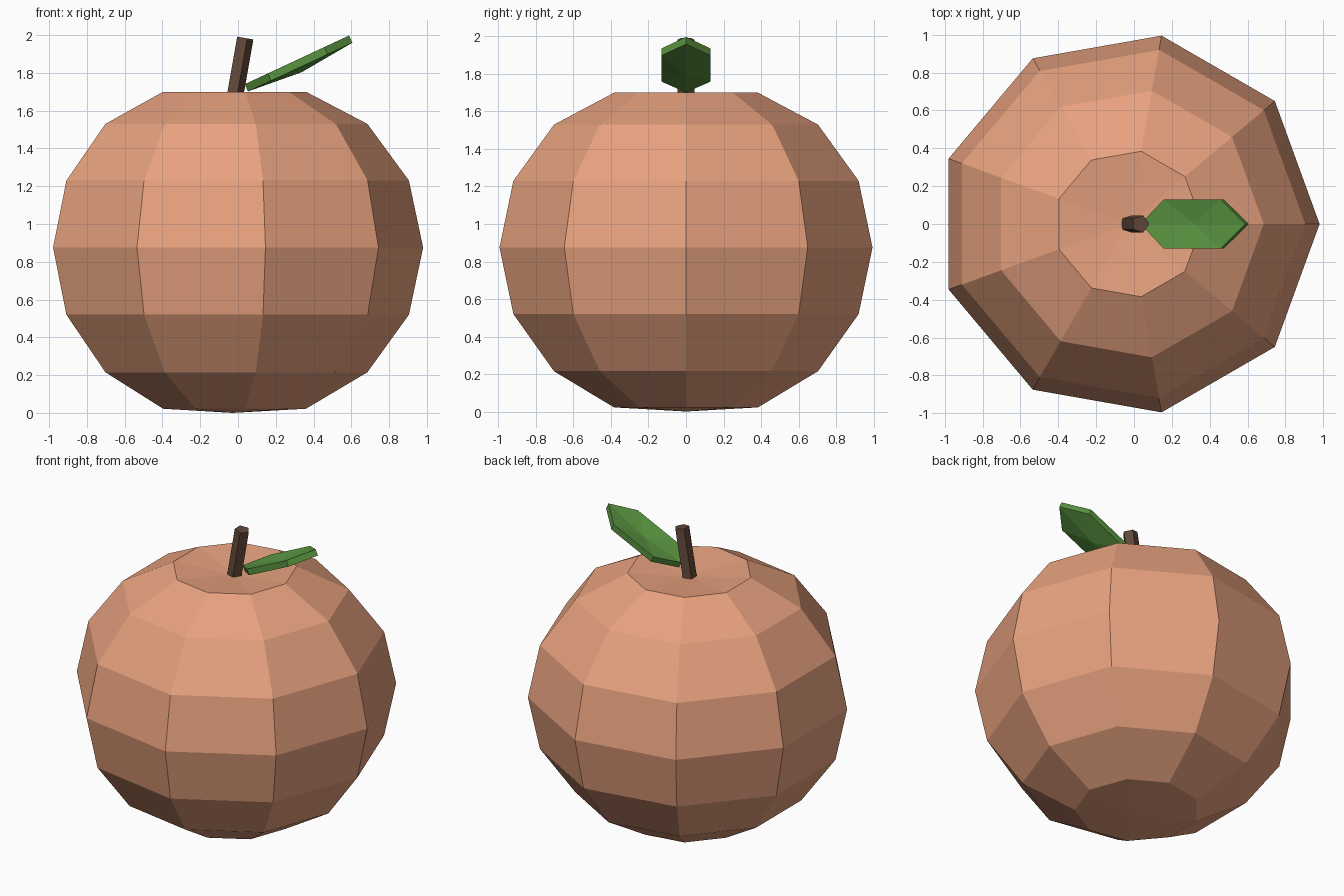
import bpy
from math import cos, sin, pi, radians
from mathutils import Vector, Matrix

if "Cube" in bpy.data.objects:
    bpy.data.objects.remove(bpy.data.objects["Cube"])


def make_object(name, verts, faces, color):
    mesh = bpy.data.meshes.new(name)
    mesh.from_pydata(verts, [], faces)
    mat = bpy.data.materials.new(name + "_color")
    mat.diffuse_color = (*color, 1)
    mat.use_nodes = True
    mat.node_tree.nodes["Principled BSDF"].inputs["Base Color"].default_value = mat.diffuse_color
    mesh.materials.append(mat)
    obj = bpy.data.objects.new(name, mesh)
    bpy.context.collection.objects.link(obj)
    return obj


def bridge(a, b, n):
    return [(a + i, a + (i + 1) % n, b + (i + 1) % n, b + i) for i in range(n)]


# Fruit: nine-sided lathe with a dimple at the top and a flattened base
N, CX = 9, -0.03
rings = [(0.39, 0.022), (0.715, 0.215), (0.935, 0.52), (1.01, 0.875),
         (0.935, 1.23), (0.715, 1.53), (0.39, 1.70)]
verts = [(CX + r * cos(2 * pi * i / N), r * sin(2 * pi * i / N), z)
         for r, z in rings for i in range(N)]
faces = []
for k in range(len(rings) - 1):
    faces += bridge(k * N, (k + 1) * N, N)
bottom, top = len(verts), len(verts) + 1
verts += [(CX, 0, 0), (CX, 0, 1.66)]
last = (len(rings) - 1) * N
for i in range(N):
    j = (i + 1) % N
    faces += [(j, i, bottom), (last + i, last + j, top)]
make_object("fruit", verts, faces, (0.80, 0.36, 0.21))

# Stem: five-sided rod leaning towards the leaf
tilt = Matrix.Rotation(radians(10), 3, 'Y')
stem_top = Vector((0.034, 0, 1.985))
verts = [tuple(stem_top + tilt @ Vector((0.048 * cos(2 * pi * i / 5), 0.048 * sin(2 * pi * i / 5), z)))
         for z in (-0.36, 0) for i in range(5)]
faces = bridge(0, 5, 5) + [(4, 3, 2, 1, 0), (5, 6, 7, 8, 9)]
make_object("stem", verts, faces, (0.12, 0.065, 0.04))

# Leaf: thick hexagonal blade, slightly cupped, rising to the right
rise = Matrix.Rotation(radians(-25), 3, 'Y')
base = Vector((0.035, 0, 1.74))
outline = [(0, 0), (0.135, -0.13), (0.465, -0.13), (0.61, 0), (0.465, 0.13), (0.135, 0.13)]
verts = []
for z in (-0.042, 0):
    verts += [tuple(base + rise @ Vector((x, y, z))) for x, y in outline]
verts += [tuple(base + rise @ Vector((0.30, 0, z))) for z in (-0.07, -0.028)]
faces = bridge(0, 6, 6)
for i in range(6):
    j = (i + 1) % 6
    faces += [(j, i, 12), (6 + i, 6 + j, 13)]
make_object("leaf", verts, faces, (0.10, 0.29, 0.05))
